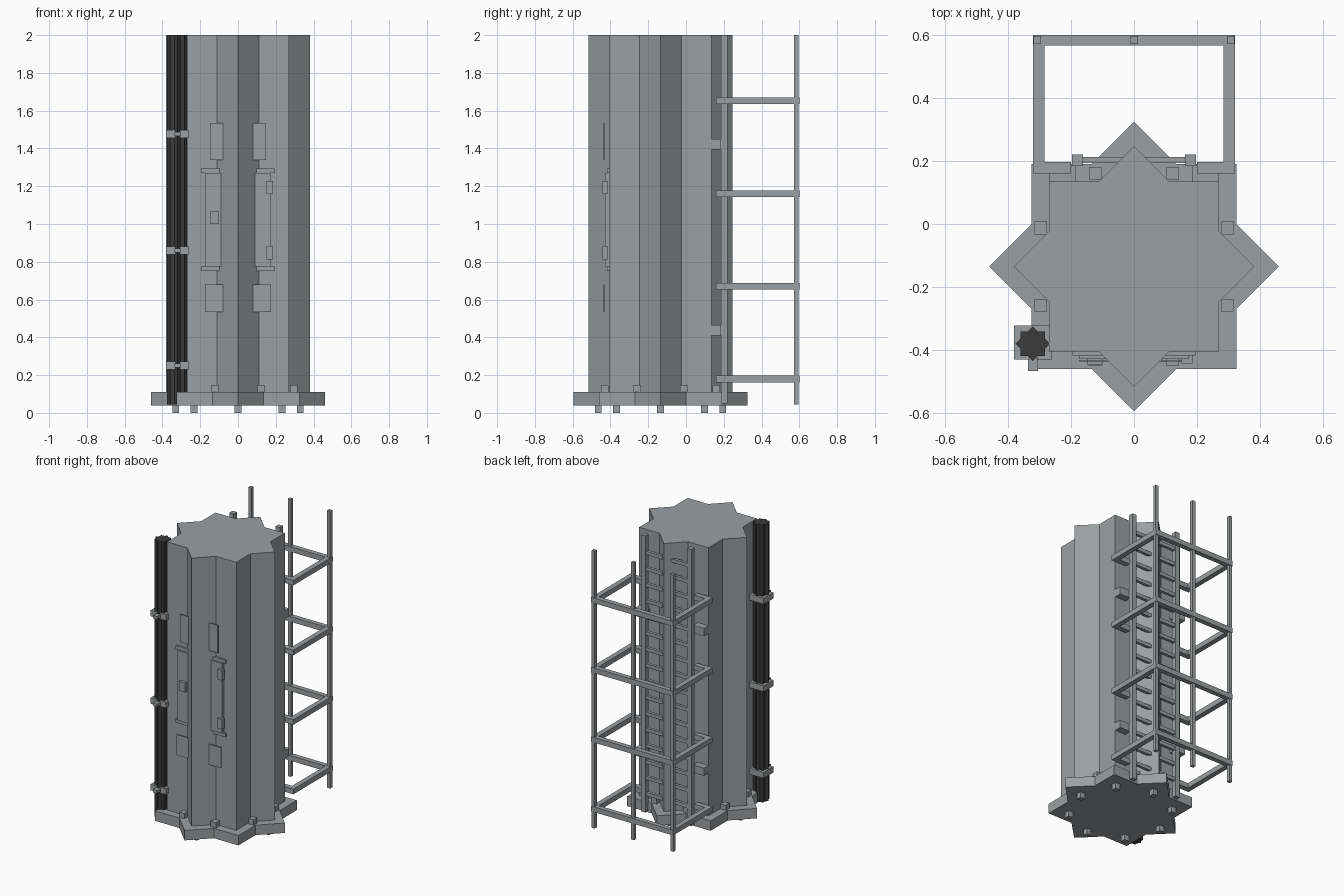
import bpy, bmesh, math

if "Cube" in bpy.data.objects:
    bpy.data.objects.remove(bpy.data.objects["Cube"], do_unlink=True)


def material(name, rgb):
    m = bpy.data.materials.new(name)
    m.use_nodes = True
    m.diffuse_color = (*rgb, 1)
    m.node_tree.nodes["Principled BSDF"].inputs["Base Color"].default_value = (*rgb, 1)
    return m


GREY = material("steel_grey", (0.33, 0.35, 0.36))
DARK = material("dark_pipe", (0.045, 0.045, 0.045))
CY = -0.135  # y of the tower axis


def finish(name, bm, mat):
    bmesh.ops.recalc_face_normals(bm, faces=bm.faces)
    mesh = bpy.data.meshes.new(name)
    bm.to_mesh(mesh)
    bm.free()
    mesh.materials.append(mat)
    ob = bpy.data.objects.new(name, mesh)
    bpy.context.collection.objects.link(ob)
    return ob


def star(name, cx, cy, radius, z0, z1, mat=GREY):
    """Eight-pointed prism with the outline of two crossed squares."""
    bm = bmesh.new()
    inner = radius * math.cos(math.pi / 4) / math.cos(math.pi / 8)
    ring = []
    for i in range(16):
        r, a = (inner if i % 2 else radius), i * math.pi / 8
        ring.append(bm.verts.new((cx + r * math.cos(a), cy + r * math.sin(a), z0)))
    face = bm.faces.new(ring)
    top = bmesh.ops.extrude_face_region(bm, geom=[face])["geom"]
    bmesh.ops.translate(bm, vec=(0, 0, z1 - z0),
                        verts=[v for v in top if isinstance(v, bmesh.types.BMVert)])
    return finish(name, bm, mat)


def boxes(name, spans, mat=GREY):
    """One object of boxes, each given as (x0, x1, y0, y1, z0, z1)."""
    bm = bmesh.new()
    for x0, x1, y0, y1, z0, z1 in spans:
        vs = bmesh.ops.create_cube(bm, size=1)["verts"]
        bmesh.ops.scale(bm, vec=(x1 - x0, y1 - y0, z1 - z0), verts=vs)
        bmesh.ops.translate(bm, vec=((x0 + x1) / 2, (y0 + y1) / 2, (z0 + z1) / 2), verts=vs)
    return finish(name, bm, mat)


def both(x0, x1, *rest):
    """The same box on the left and the right."""
    return [(x0, x1, *rest), (-x1, -x0, *rest)]


def ring_of_boxes(name, radius, turn, half, z0, z1):
    spans = []
    for i in range(8):
        a = turn + i * math.pi / 4
        x, y = radius * math.cos(a), CY + radius * math.sin(a)
        spans.append((x - half, x + half, y - half, y + half, z0, z1))
    return boxes(name, spans)


# Tower and base
star("tower_body", 0, CY, 0.382, 0.10, 2.0)
star("base_plate", 0, CY, 0.46, 0.04, 0.11)
ring_of_boxes("base_feet", 0.33, 0, 0.018, 0, 0.05)
ring_of_boxes("base_bolts", 0.32, math.pi / 8, 0.02, 0.10, 0.147)

# Pipe and its clamps
star("side_pipe", -0.321, -0.38, 0.055, 0.045, 2.0, DARK)
for n, z in enumerate((0.25, 0.86, 1.477)):
    lo, hi = z - 0.021, z + 0.021
    boxes(f"pipe_clamp_{n + 1}", [
        (-0.381, -0.33, -0.43, -0.322, lo, hi),
        (-0.308, -0.26, -0.43, -0.322, lo, hi),
        (-0.335, -0.30, -0.345, -0.322, lo, hi),
        (-0.336, -0.304, -0.467, -0.425, z - 0.011, z + 0.011)])

# Front plates, running through the front point of the tower
boxes("upper_plate", [(-0.148, 0.148, -0.437, -0.431, 1.34, 1.535)])
boxes("lower_plate", [(-0.175, 0.175, -0.437, -0.431, 0.535, 0.68)])
boxes("front_door", [(-0.173, 0.173, -0.428, -0.40, 0.776, 1.27)])
boxes("door_ledges", [(-0.195, 0.195, -0.418, -0.40, z, z + 0.024) for z in (0.752, 1.27)])
boxes("door_handle", [(-0.148, -0.10, -0.448, -0.42, 1.0, 1.067)])
boxes("door_hinges", [(0.15, 0.186, -0.443, -0.415, z, z + 0.07) for z in (0.813, 1.158)])

# Ladder on the back
boxes("ladder_rails", both(0.162, 0.197, 0.184, 0.22, 0.05, 2.0))
boxes("ladder_rungs", [(-0.17, 0.17, 0.193, 0.213, 0.165 + i * 0.1133, 0.19 + i * 0.1133)
                       for i in range(16)])
boxes("ladder_brackets", [b for z in (0.41, 1.395)
                          for b in both(0.185, 0.27, 0.13, 0.185, z, z + 0.055)])

# Scaffold behind the tower
boxes("scaffold_posts", [(x - 0.012, x + 0.012, 0.572, 0.596, 0.045, 2.0)
                         for x in (-0.307, 0, 0.307)])
for n, z in enumerate((0.18, 0.67, 1.16, 1.653)):
    lo, hi = z - 0.018, z + 0.018
    boxes(f"scaffold_level_{n + 1}",
          both(0.284, 0.32, 0.16, 0.6, lo, hi)
          + both(0.2, 0.284, 0.16, 0.197, lo, hi)
          + [(-0.284, 0.284, 0.566, 0.6, lo, hi)])
